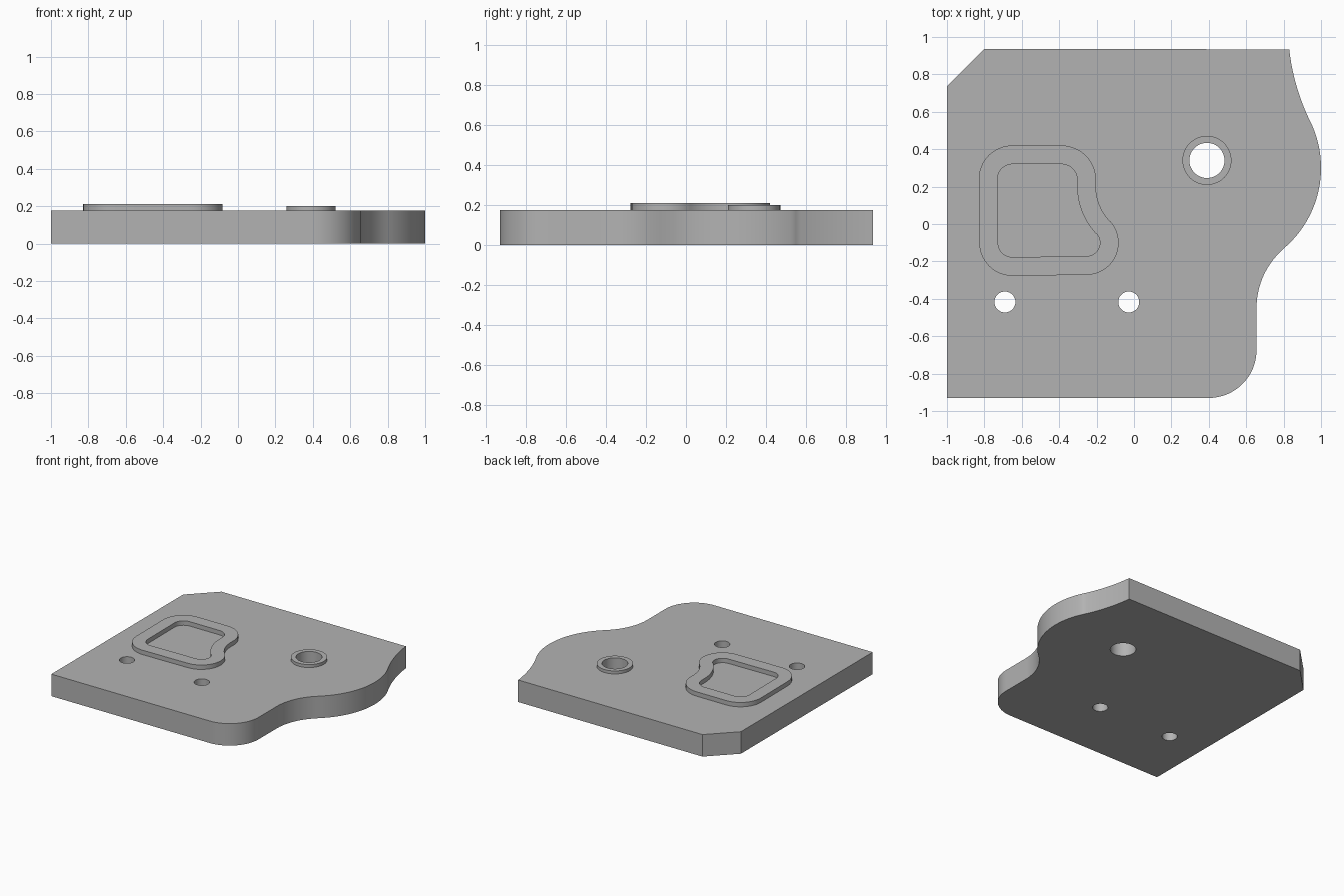
import bpy
import bmesh
from math import radians, degrees, cos, sin, atan2
from mathutils import Vector

cube = bpy.data.objects.get("Cube")
if cube:
    bpy.data.objects.remove(cube, do_unlink=True)

# Single grey finish
grey = bpy.data.materials.new("machined grey")
grey.use_nodes = True
grey.diffuse_color = (0.45, 0.45, 0.45, 1)
grey.node_tree.nodes["Principled BSDF"].inputs["Base Color"].default_value = (0.45, 0.45, 0.45, 1)


def arc(center, radius, start, end, steps=16):
    """Points along an arc, angles in degrees."""
    angles = [radians(start + (end - start) * i / steps) for i in range(steps + 1)]
    return [(center[0] + radius * cos(a), center[1] + radius * sin(a)) for a in angles]


def circle(center, radius, steps=48):
    return arc(center, radius, 0, 360, steps)[:-1]


def heading(a, b):
    """Direction from a to b in degrees."""
    return degrees(atan2(b[1] - a[1], b[0] - a[0]))


def slab(name, loops, bottom, top, keep_base=True):
    """Extrude an outline with holes between two heights."""
    bm = bmesh.new()
    for loop in loops:
        verts = []
        for x, y in loop:
            if not verts or (verts[-1].co.xy - Vector((x, y))).length > 1e-4:
                verts.append(bm.verts.new((x, y, bottom)))
        for i, v in enumerate(verts):
            bm.edges.new((v, verts[i - 1]))
    bmesh.ops.triangle_fill(bm, edges=bm.edges[:], use_beauty=True, normal=(0, 0, 1))
    base = bm.faces[:]
    result = bmesh.ops.extrude_face_region(bm, geom=base, use_keep_orig=True)
    raised = [g for g in result["geom"] if isinstance(g, bmesh.types.BMVert)]
    bmesh.ops.translate(bm, verts=raised, vec=(0, 0, top - bottom))
    bmesh.ops.recalc_face_normals(bm, faces=bm.faces[:])
    if not keep_base:
        hidden = [f for f in bm.faces if all(abs(v.co.z - bottom) < 1e-5 for v in f.verts)]
        bmesh.ops.delete(bm, geom=hidden, context='FACES_ONLY')
    mesh = bpy.data.meshes.new(name)
    bm.to_mesh(mesh)
    bm.free()
    mesh.materials.append(grey)
    obj = bpy.data.objects.new(name, mesh)
    bpy.context.collection.objects.link(obj)
    bpy.ops.object.select_all(action='DESELECT')
    obj.select_set(True)
    bpy.context.view_layer.objects.active = obj
    bpy.ops.object.shade_smooth_by_angle(angle=radians(30))
    return obj


PLATE_TOP = 0.176
bore = circle((0.39, 0.34), 0.094)

# Plate: rounded front corner, wavy right edge, chamfered back corner
bulge, hollow = (0.435, 0.3), (1.075, -0.45)
join = heading(bulge, hollow)
outline = [(-1, -0.93)]
outline += arc((0.4, -0.675), 0.255, -90, 0)
outline += arc(hollow, 0.42, 180, 180 + join)
outline += arc(bulge, 0.565, join, 26.1, 28)
outline += arc((1.989, 1.062), 1.166, 206.1, 186.3)
outline += [(-0.8, 0.935), (-1, 0.735)]
pin_holes = [circle((x, -0.417), 0.056, 36) for x in (-0.69, -0.028)]
slab("base_plate", [outline, bore] + pin_holes, 0, PLATE_TOP)


# Raised rim around the shaped pocket, inner wall offset from the outer
def pocket_outline(inset):
    back, front, waist = (-0.388, 0.235), (-0.254, -0.1), (0.069, 0.203)
    turn_front, turn_back = heading(front, waist), heading(back, waist)
    points = arc((-0.65, -0.1), 0.177 - inset, 180, 270)
    points += arc(front, 0.172 - inset, -90, turn_front)
    points += arc(waist, 0.273 + inset, 180 + turn_front, 180 + turn_back)
    points += arc(back, 0.185 - inset, turn_back, 90)
    points += arc((-0.65, 0.24), 0.18 - inset, 90, 180)
    return points


slab("pocket_rim", [pocket_outline(0), pocket_outline(0.1)], PLATE_TOP, 0.211, False)

# Low boss ring around the bore
slab("bore_ring", [circle((0.39, 0.34), 0.131), bore], PLATE_TOP, 0.2, False)
